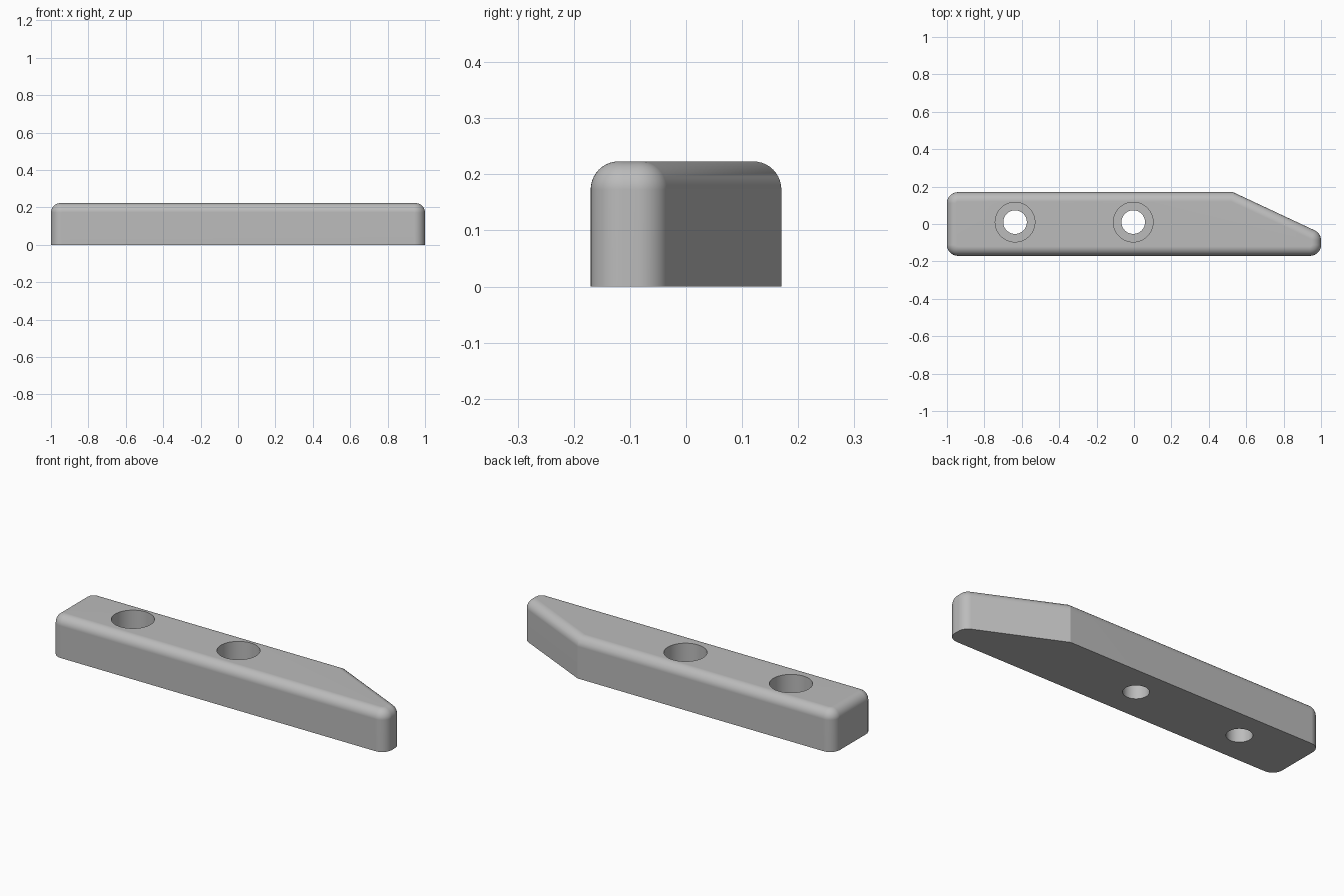
import bpy, bmesh, math
from mathutils import Vector

cube = bpy.data.objects.get("Cube")
if cube:
    bpy.data.objects.remove(cube, do_unlink=True)

HEIGHT = 0.223
TOP_ROUND = 0.05
CORNER = 0.058
STEPS = 10

grey = bpy.data.materials.new("plain_grey")
grey.use_nodes = True
colour = (0.5, 0.5, 0.5, 1)
grey.diffuse_color = colour
grey.node_tree.nodes["Principled BSDF"].inputs["Base Color"].default_value = colour

# Plan outline, counter-clockwise: (x, y, corner radius)
outline = [(-1, -0.17, CORNER), (1, -0.17, CORNER), (1, -0.05, CORNER),
           (0.53, 0.17, 0), (-1, 0.17, CORNER)]


def plan_ring(inset):
    """Outline moved inwards, with rounded corners."""
    ring = []
    for i, (x, y, radius) in enumerate(outline):
        p = Vector((x, y))
        before = Vector(outline[i - 1][:2])
        after = Vector(outline[(i + 1) % len(outline)][:2])
        d1, d2 = (p - before).normalized(), (after - p).normalized()
        n1, n2 = Vector((-d1.y, d1.x)), Vector((-d2.y, d2.x))
        mitre = (n1 + n2) / (1 + n1.dot(n2))
        if not radius:
            ring.append(p + mitre * inset)
            continue
        centre = p + mitre * radius
        start = math.atan2(-n1.y, -n1.x)
        turn = math.acos(n1.dot(n2))
        for s in range(STEPS + 1):
            a = start + turn * s / STEPS
            ring.append(centre + Vector((math.cos(a), math.sin(a))) * (radius - inset))
    return ring


# Body: straight walls, then a rounded top edge
levels = [(0, 0)]
for s in range(STEPS + 1):
    a = math.pi / 2 * s / STEPS
    levels.append((TOP_ROUND * (1 - math.cos(a)),
                   HEIGHT - TOP_ROUND + TOP_ROUND * math.sin(a)))
bm = bmesh.new()
rings = [[bm.verts.new((p.x, p.y, z)) for p in plan_ring(inset)] for inset, z in levels]
for low, high in zip(rings, rings[1:]):
    for i in range(len(low)):
        j = (i + 1) % len(low)
        bm.faces.new((low[i], low[j], high[j], high[i]))
bm.faces.new(rings[0][::-1])
bm.faces.new(rings[-1])
mesh = bpy.data.meshes.new("body")
bm.to_mesh(mesh)
bm.free()
body = bpy.data.objects.new("body", mesh)
bpy.context.collection.objects.link(body)
mesh.materials.append(grey)


def drill(name, x, radius, bottom):
    """Cut a vertical round hole from above down to the given height."""
    top = HEIGHT + 0.1
    bpy.ops.mesh.primitive_cylinder_add(vertices=64, radius=radius, depth=top - bottom,
                                        location=(x, 0.01, (top + bottom) / 2))
    cutter = bpy.context.object
    cutter.name = name
    cutter.data.materials.append(grey)
    cutter.hide_render = True
    cut = body.modifiers.new(name, "BOOLEAN")
    cut.operation = "DIFFERENCE"
    cut.solver = "EXACT"
    cut.object = cutter
    bpy.ops.object.select_all(action="DESELECT")
    body.select_set(True)
    bpy.context.view_layer.objects.active = body
    bpy.ops.object.modifier_apply(modifier=name)
    bpy.data.objects.remove(cutter, do_unlink=True)


# Two screw holes with wide, flat-bottomed recesses
for x in (-0.636, -0.004):
    drill("recess_cutter", x, 0.106, HEIGHT - 0.105)
    drill("screw_hole_cutter", x, 0.063, -0.1)

bpy.ops.object.shade_smooth_by_angle(angle=math.radians(20))
weighted = body.modifiers.new("even_shading", "WEIGHTED_NORMAL")
weighted.keep_sharp = True
